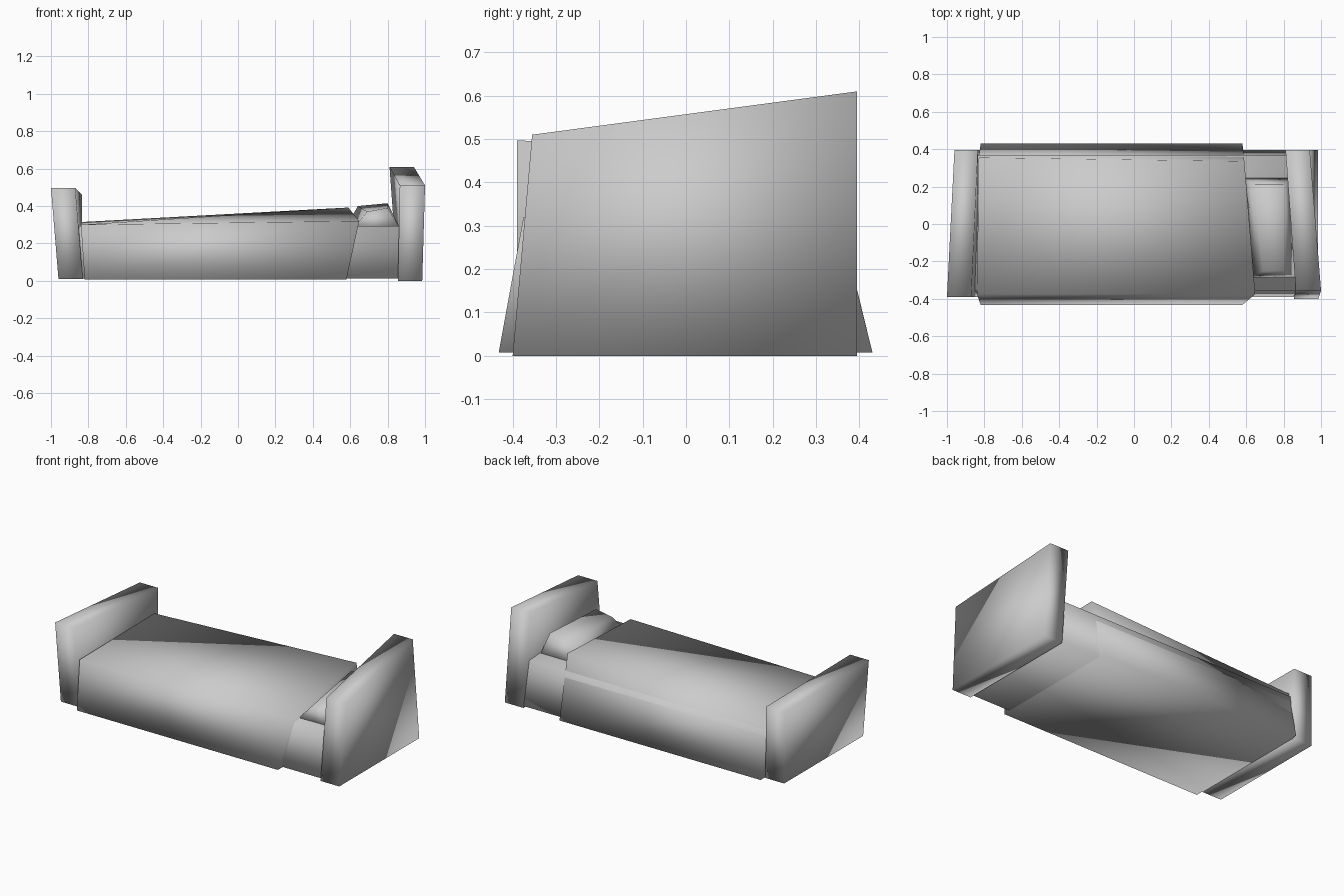
import bpy
import bmesh


def slab(name, bottom, top):
    """Closed, slightly crooked box from four bottom and four top corners."""
    bm = bmesh.new()
    lo = [bm.verts.new(p) for p in bottom]
    hi = [bm.verts.new(p) for p in top]
    bm.faces.new(lo[::-1])
    bm.faces.new(hi)
    for i in range(4):
        j = (i + 1) % 4
        bm.faces.new((lo[i], lo[j], hi[j], hi[i]))
    bmesh.ops.recalc_face_normals(bm, faces=bm.faces[:])
    mesh = bpy.data.meshes.new(name)
    bm.to_mesh(mesh)
    bm.free()
    mesh.shade_smooth()
    obj = bpy.data.objects.new(name, mesh)
    bpy.context.collection.objects.link(obj)
    return obj


def rect(x0, x1, y0, y1, z):
    return [(x0, y0, z), (x1, y0, z), (x1, y1, z), (x0, y1, z)]


# Tall headboard, leaning and rising towards the back
slab("headboard", rect(0.855, 0.985, -0.40, 0.395, 0.0),
     [(0.865, -0.355, 0.51), (1.0, -0.355, 0.51),
      (0.94, 0.395, 0.61), (0.81, 0.395, 0.61)])

# Lower footboard, leaning outwards at the front
slab("footboard", rect(-0.96, -0.83, -0.39, 0.395, 0.01),
     [(-1.0, -0.39, 0.497), (-0.87, -0.39, 0.497),
      (-0.835, 0.395, 0.46), (-0.96, 0.395, 0.46)])

# Mattress
slab("mattress", rect(-0.85, 0.865, -0.39, 0.395, 0.012),
     rect(-0.85, 0.865, -0.355, 0.365, 0.293))

# Blanket, flared at the floor and thicker towards the head
slab("blanket", rect(-0.82, 0.58, -0.432, 0.43, 0.008),
     [(-0.84, -0.375, 0.30), (0.648, -0.375, 0.32),
      (0.59, 0.335, 0.392), (-0.83, 0.355, 0.315)])

# Pillow
slab("pillow",
     [(0.62, -0.29, 0.285), (0.865, -0.285, 0.285),
      (0.84, 0.25, 0.285), (0.58, 0.25, 0.285)],
     [(0.69, -0.25, 0.37), (0.80, -0.25, 0.39),
      (0.80, 0.21, 0.415), (0.64, 0.21, 0.40)])
